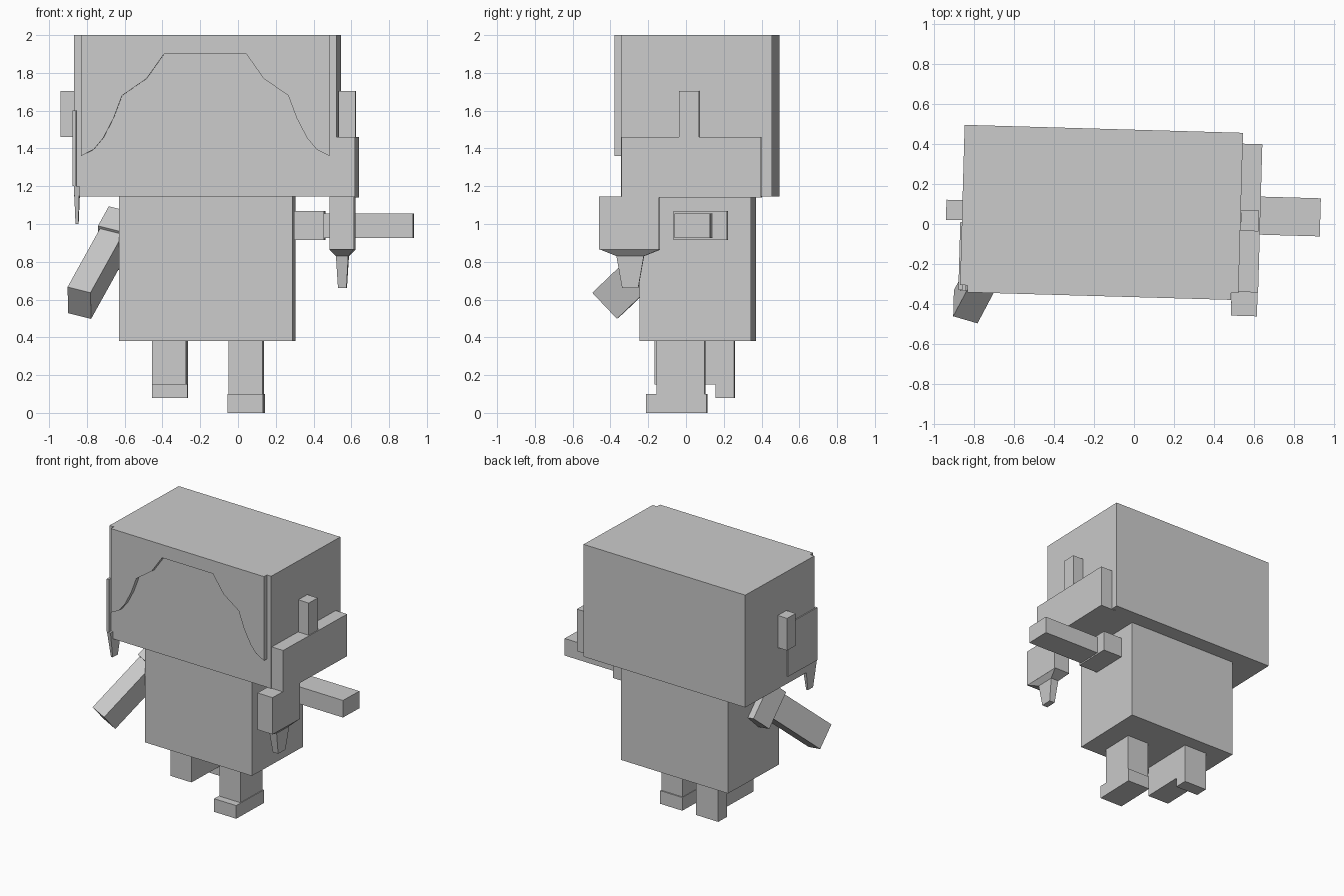
import bpy, bmesh, math
from mathutils import Vector, Matrix

if "Cube" in bpy.data.objects:
    bpy.data.objects.remove(bpy.data.objects["Cube"])

grey = bpy.data.materials.new("plain_grey")
grey.use_nodes = True
tone = (0.6, 0.6, 0.6, 1)
grey.diffuse_color = tone
grey.node_tree.nodes["Principled BSDF"].inputs["Base Color"].default_value = tone

# The whole figure is turned very slightly about the vertical
TURN = Matrix.Rotation(math.radians(-1.64), 4, "Z")


def finish(name, bm, matrix):
    bmesh.ops.recalc_face_normals(bm, faces=bm.faces)
    mesh = bpy.data.meshes.new(name)
    bm.to_mesh(mesh)
    bm.free()
    mesh.materials.append(grey)
    obj = bpy.data.objects.new(name, mesh)
    obj.matrix_world = matrix
    bpy.context.collection.objects.link(obj)
    return obj


def box(name, center, size, turn=TURN):
    bm = bmesh.new()
    bmesh.ops.create_cube(bm, size=1)
    bmesh.ops.scale(bm, vec=size, verts=bm.verts)
    return finish(name, bm, Matrix.Translation(center) @ turn)


def block(name, x, y, z0, z1, w, d):
    return box(name, (x, y, (z0 + z1) / 2), (w, d, z1 - z0))


def taper(name, x, y, sections):
    """Stack of rectangles given as (height, width, depth)."""
    bm = bmesh.new()
    rings = [[bm.verts.new((sx * w / 2, sy * d / 2, z))
              for sx, sy in ((-1, -1), (1, -1), (1, 1), (-1, 1))]
             for z, w, d in sections]
    for a, b in zip(rings, rings[1:]):
        for i in range(4):
            j = (i + 1) % 4
            bm.faces.new((a[i], a[j], b[j], b[i]))
    bm.faces.new(rings[0])
    bm.faces.new(rings[-1])
    return finish(name, bm, Matrix.Translation((x, y, 0)) @ TURN)


# Head and body
block("head", -0.162, 0.075, 1.145, 2, 1.39, 0.80)
block("body", -0.162, 0.062, 0.38, 1.15, 0.918, 0.589)

# Arched fringe over the face
arch = [(0.218, 1.9), (0.31, 1.77), (0.44, 1.68), (0.485, 1.56),
        (0.54, 1.455), (0.59, 1.395), (0.658, 1.36), (0.658, 2)]
outline = arch + [(-x, z) for x, z in reversed(arch)]
bm = bmesh.new()
face = bm.faces.new([bm.verts.new((x, -0.418, z)) for x, z in outline])
grown = bmesh.ops.extrude_face_region(bm, geom=[face])
bmesh.ops.translate(bm, vec=(0, 0.035, 0),
                    verts=[v for v in grown["geom"] if isinstance(v, bmesh.types.BMVert)])
finish("fringe", bm, Matrix.Translation((-0.162, 0.058, 0)) @ TURN)

# Hair on the right side: ear, thin side panel and pointed lock
block("right_ear", -0.895, 0.07, 1.46, 1.705, 0.085, 0.1)
block("right_side_panel", -0.862, -0.16, 1.2, 1.6, 0.02, 0.34)
taper("right_lock", -0.852, -0.27, [(1.0, 0.015, 0.06), (1.2, 0.03, 0.13)])

# Stepped ponytail on the left side
block("left_ear", 0.578, 0.017, 1.44, 1.705, 0.09, 0.105)
block("ponytail_top", 0.565, 0.03, 1.14, 1.46, 0.13, 0.74)
block("ponytail_bunch", 0.553, -0.30, 0.865, 1.145, 0.13, 0.318)
taper("ponytail_tip", 0.553, -0.295,
      [(0.66, 0.045, 0.085), (0.83, 0.065, 0.145), (0.865, 0.13, 0.318)])

# Arms: the left one is held straight out, the right one hangs forward
ARM = (0.48, 0.19, 0.13)
SHOULDER = (0.16, 0.285, 0.155)
box("left_arm", (0.69, 0.04, 0.99), ARM)
box("left_shoulder", (0.38, 0.078, 0.992), SHOULDER)

across = Vector((0, 0.69, -0.72)).normalized()
side = Vector((0.12, -0.035, -0.03)).normalized()
along = side.cross(across).normalized()
if along.z < 0:
    along = -along
across = side.cross(along).normalized()
swing = Matrix((along, across, along.cross(across))).transposed().to_4x4()
hand = Vector((-0.84, -0.413, 0.582))
box("right_arm", hand + along * 0.24, ARM, swing)
box("right_shoulder", (-0.638, -0.015, 0.92), SHOULDER, swing)

# Legs: the left one stands, the right one is kicked up behind
block("left_leg", 0.043, -0.027, 0.05, 0.39, 0.18, 0.255)
block("left_foot", 0.043, -0.05, 0, 0.1, 0.19, 0.32)
block("right_leg", -0.36, 0, 0.15, 0.40, 0.18, 0.33)
block("right_foot", -0.36, 0.208, 0.08, 0.40, 0.19, 0.1)
